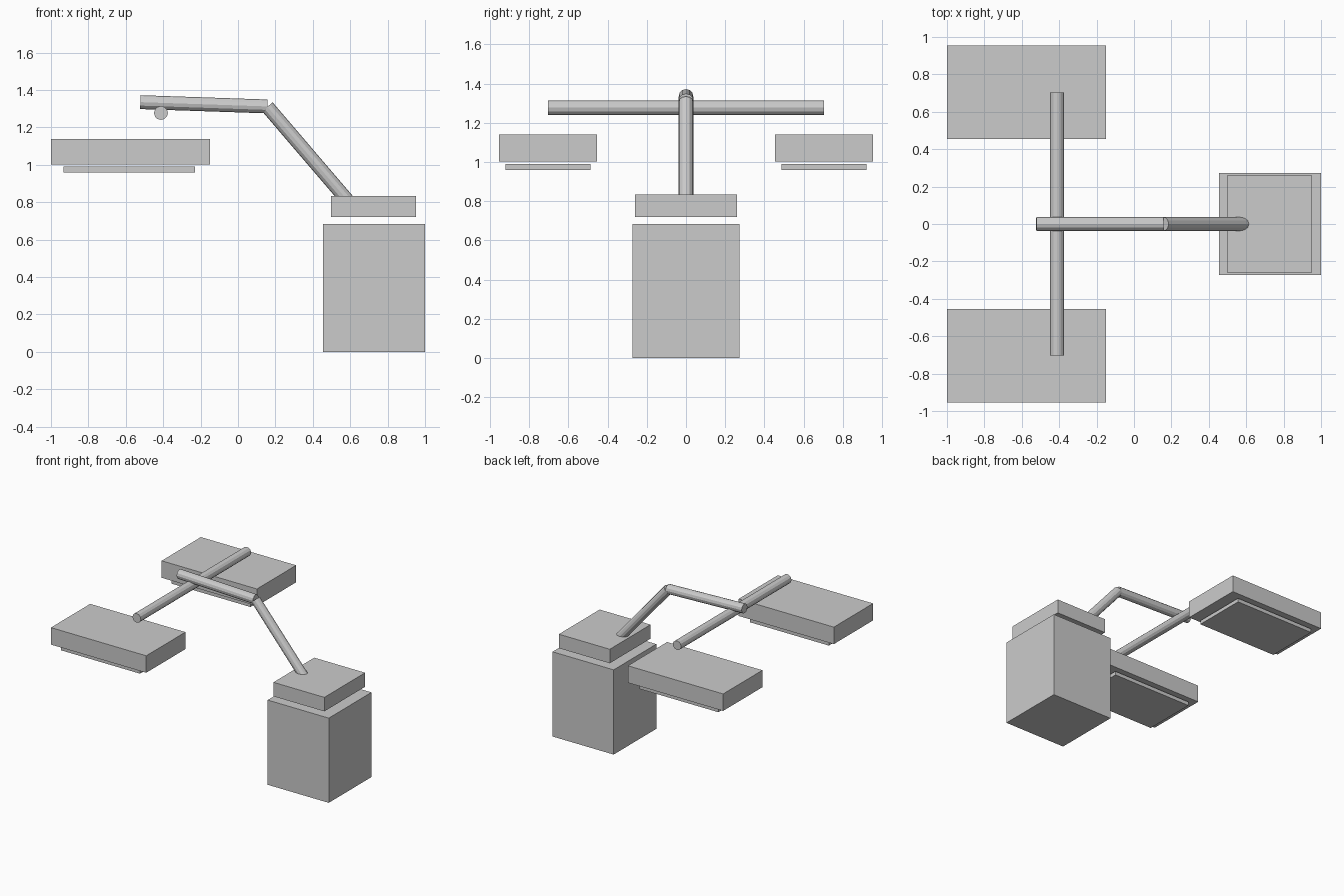
import bpy
from mathutils import Vector

if "Cube" in bpy.data.objects:
    bpy.data.objects.remove(bpy.data.objects["Cube"])


def box(name, x0, x1, y0, y1, z0, z1):
    bpy.ops.mesh.primitive_cube_add(size=1, location=((x0 + x1) / 2, (y0 + y1) / 2, (z0 + z1) / 2))
    o = bpy.context.object
    o.name = name
    o.scale = (x1 - x0, y1 - y0, z1 - z0)
    bpy.ops.object.transform_apply(location=False, rotation=False, scale=True)
    return o


def tube(name, a, b, radius=0.037, sides=12):
    a, b = Vector(a), Vector(b)
    bpy.ops.mesh.primitive_cylinder_add(vertices=sides, radius=radius, depth=(b - a).length,
                                        location=(a + b) / 2)
    o = bpy.context.object
    o.name = name
    o.rotation_euler = (b - a).to_track_quat('Z', 'Y').to_euler()
    return o


# Pedestal and its cap
box("pedestal", 0.455, 1.0, -0.272, 0.272, 0.0, 0.683)
box("pedestal_cap", 0.498, 0.952, -0.26, 0.26, 0.72, 0.833)

# Bent arm and crossbar
tube("lower_arm", (0.157, 0, 1.31), (0.587, 0, 0.808))
tube("upper_arm", (-0.522, 0, 1.335), (0.157, 0, 1.312))
tube("crossbar", (-0.412, -0.703, 1.277), (-0.412, 0.703, 1.277))

# Side panels with a thin plate below each
for side, s in (("front", -1), ("back", 1)):
    ya, yb = sorted((s * 0.455, s * 0.955))
    box(side + "_panel", -1.0, -0.15, ya, yb, 1.002, 1.139)
    ya, yb = sorted((s * 0.487, s * 0.92))
    box(side + "_panel_plate", -0.933, -0.23, ya, yb, 0.96, 0.99)
